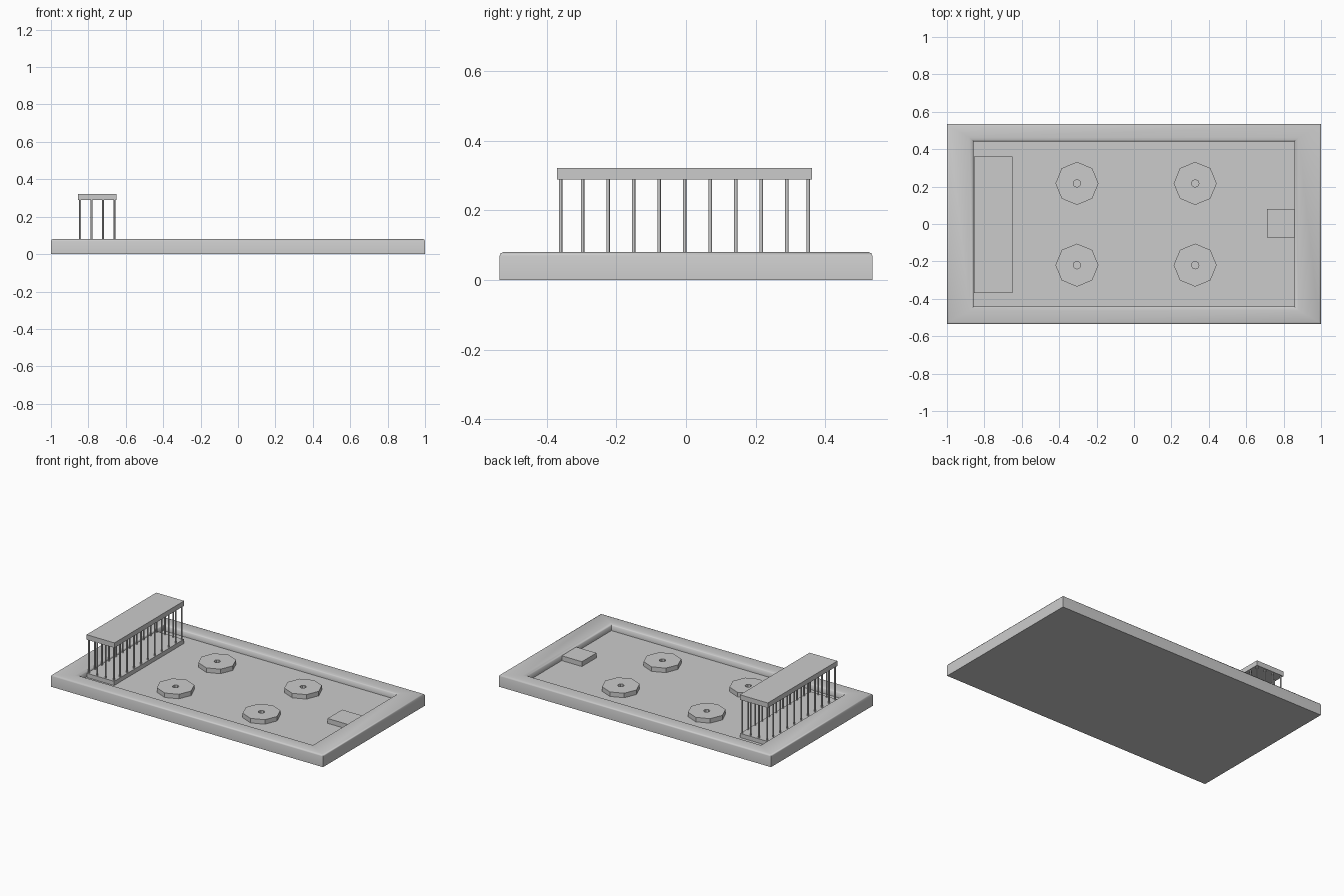
import bpy, bmesh, math

if "Cube" in bpy.data.objects:
    bpy.data.objects.remove(bpy.data.objects["Cube"])

FLOOR = 0.038


def finish(bm, name, smooth=False):
    bmesh.ops.recalc_face_normals(bm, faces=bm.faces)
    mesh = bpy.data.meshes.new(name)
    bm.to_mesh(mesh)
    bm.free()
    obj = bpy.data.objects.new(name, mesh)
    bpy.context.collection.objects.link(obj)
    if smooth:
        bpy.context.view_layer.objects.active = obj
        obj.select_set(True)
        bpy.ops.object.shade_smooth_by_angle(angle=math.radians(50))
        obj.select_set(False)
    return obj


def box(name, x0, x1, y0, y1, z0, z1):
    bm = bmesh.new()
    bmesh.ops.create_cube(bm, size=1)
    for v in bm.verts:
        v.co = ((x0 + x1) / 2 + v.co.x * (x1 - x0),
                (y0 + y1) / 2 + v.co.y * (y1 - y0),
                (z0 + z1) / 2 + v.co.z * (z1 - z0))
    return finish(bm, name)


def stack_loops(name, loops, smooth=False):
    """Skin a series of equal-length loops and cap both ends."""
    bm = bmesh.new()
    rings = [[bm.verts.new(p) for p in loop] for loop in loops]
    n = len(rings[0])
    for a, b in zip(rings, rings[1:]):
        for i in range(n):
            j = (i + 1) % n
            bm.faces.new((a[i], a[j], b[j], b[i]))
    bm.faces.new(rings[0])
    bm.faces.new(rings[-1])
    return finish(bm, name, smooth)


def rect(x, y, z):
    return [(-x, -y, z), (x, -y, z), (x, y, z), (-x, y, z)]


def ngon(cx, cy, r, z, n=8):
    return [(cx + r * math.cos(math.tau * i / n),
             cy + r * math.sin(math.tau * i / n), z) for i in range(n)]


# tray: outer wall, softened rim, inner wall and recessed floor
stack_loops("base_tray", [
    rect(1, 0.535, 0), rect(1, 0.535, 0.07), rect(0.997, 0.532, 0.077),
    rect(0.99, 0.525, 0.08), rect(0.88, 0.463, 0.08), rect(0.865, 0.448, 0.077),
    rect(0.858, 0.442, 0.07), rect(0.858, 0.442, FLOOR)], True)

# tab reaching inwards from the rim
box("rim_tab", 0.71, 0.87, -0.073, 0.08, FLOOR - 0.01, 0.07)

# octagonal pads with a small centre hole
for x in (-0.305, 0.327):
    for y in (-0.22, 0.217):
        stack_loops("octagon_pad", [
            ngon(x, y, 0.115, FLOOR - 0.005), ngon(x, y, 0.115, 0.068),
            ngon(x, y, 0.02, 0.068), ngon(x, y, 0.02, 0.05)])

# colonnade: plinth and roof slab
box("colonnade_plinth", -0.853, -0.652, -0.37, 0.362, FLOOR - 0.005, 0.066)
box("colonnade_roof", -0.855, -0.65, -0.37, 0.362, 0.289, 0.322)

# columns around the edge
xs = [-0.844 + 0.0613 * i for i in range(4)]
ys = [-0.36] + [-0.297 + 0.0733 * i for i in range(9)] + [0.351]
for i, x in enumerate(xs):
    for j, y in enumerate(ys):
        if i in (0, 3) or j in (0, 10):
            stack_loops("column", [ngon(x, y, 0.005, 0.06),
                                   ngon(x, y, 0.005, 0.292)], True)
